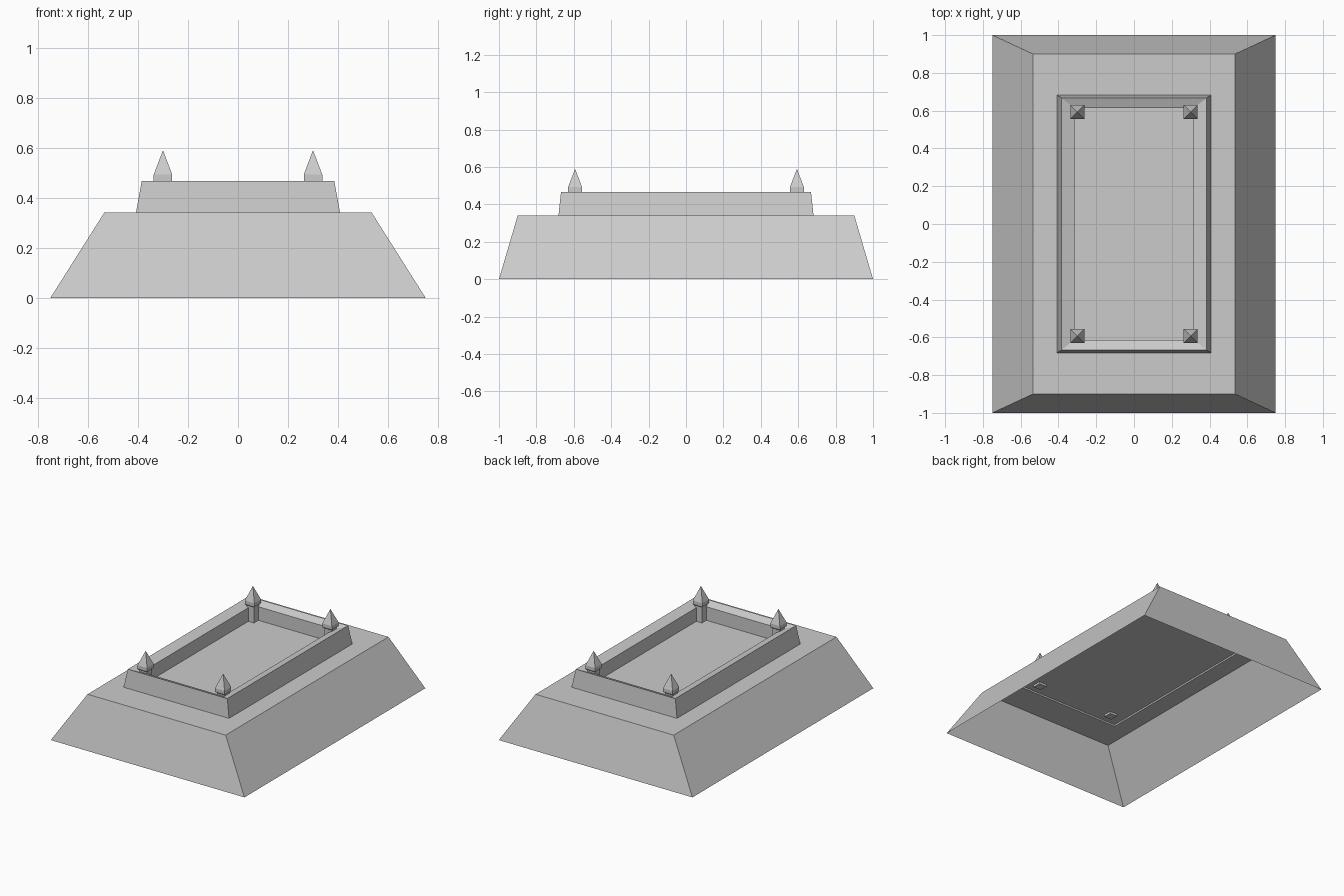
import bpy
import bmesh

if "Cube" in bpy.data.objects:
    bpy.data.objects.remove(bpy.data.objects["Cube"])

stone = bpy.data.materials.new("grey stone")
stone.diffuse_color = (0.6, 0.6, 0.6, 1)
stone.use_nodes = True
stone.node_tree.nodes["Principled BSDF"].inputs["Base Color"].default_value = stone.diffuse_color


def lofted(name, rings, centre=(0, 0), cap_end=False):
    """Rectangular rings (half_x, half_y, z) joined by flat sides."""
    bm = bmesh.new()
    loops = []
    for hx, hy, z in rings:
        loops.append([bm.verts.new((centre[0] + sx * hx, centre[1] + sy * hy, z))
                      for sx, sy in ((-1, -1), (1, -1), (1, 1), (-1, 1))])
    for low, high in zip(loops, loops[1:]):
        for i in range(4):
            j = (i + 1) % 4
            bm.faces.new((low[i], low[j], high[j], high[i]))
    if cap_end:
        bm.faces.new(loops[-1])
    bmesh.ops.remove_doubles(bm, verts=bm.verts[:], dist=1e-5)
    mesh = bpy.data.meshes.new(name)
    bm.to_mesh(mesh)
    bm.free()
    mesh.materials.append(stone)
    obj = bpy.data.objects.new(name, mesh)
    bpy.context.collection.objects.link(obj)
    return obj


# Hollow sloping base with a flat ledge, open underneath
lofted("sloped_base", [(0.75, 1.0, 0), (0.535, 0.9, 0.34), (0.408, 0.682, 0.34)])

# Parapet: leaning outside, shallow inward bevel, upright inside
lofted("parapet", [(0.408, 0.682, 0.34), (0.385, 0.668, 0.467),
                   (0.315, 0.613, 0.445), (0.315, 0.613, 0.35)])

# Sunken floor inside the parapet
lofted("floor", [(0.406, 0.68, 0.35)], cap_end=True)

# Corner posts with pointed caps
for sx in (-1, 1):
    for sy in (-1, 1):
        post = lofted("corner_post", [(0.029, 0.029, 0.335), (0.029, 0.029, 0.46),
                                      (0.037, 0.037, 0.467), (0.037, 0.037, 0.493),
                                      (0, 0, 0.59)], (sx * 0.3, sy * 0.593))
        # Close the foot of the post
        bm = bmesh.new()
        bm.from_mesh(post.data)
        bmesh.ops.holes_fill(bm, edges=bm.edges[:])
        bmesh.ops.recalc_face_normals(bm, faces=bm.faces[:])
        bm.to_mesh(post.data)
        bm.free()
